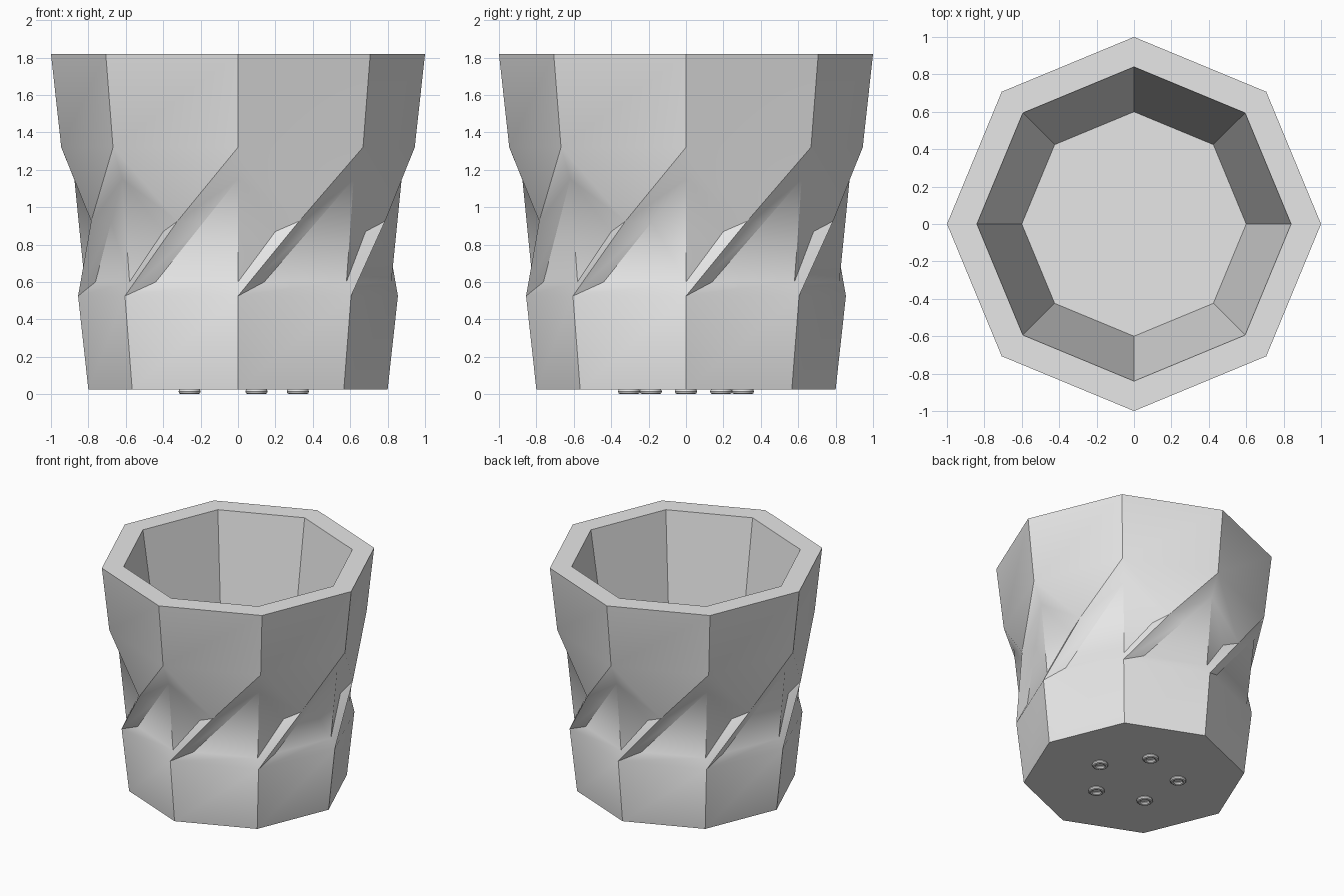
import bpy
import bmesh
import math
from mathutils import Matrix, Vector

old = bpy.data.objects.get("Cube")
if old:
    bpy.data.objects.remove(old, do_unlink=True)

SIDES = 8
STEP = math.tau / SIDES
GREY = (0.8, 0.8, 0.8, 1.0)

grey = bpy.data.materials.new("plain_grey")
grey.use_nodes = True
grey.diffuse_color = GREY
grey.node_tree.nodes["Principled BSDF"].inputs["Base Color"].default_value = GREY


def finish(bm, name):
    """Weld, orient and shade a part, then link it to the scene."""
    bmesh.ops.remove_doubles(bm, verts=bm.verts, dist=0.0005)
    bmesh.ops.recalc_face_normals(bm, faces=bm.faces)
    mesh = bpy.data.meshes.new(name)
    bm.to_mesh(mesh)
    bm.free()
    mesh.materials.append(grey)
    obj = bpy.data.objects.new(name, mesh)
    bpy.context.collection.objects.link(obj)
    bpy.ops.object.select_all(action="DESELECT")
    obj.select_set(True)
    bpy.context.view_layer.objects.active = obj
    bpy.ops.object.shade_smooth_by_angle(angle=math.radians(30))
    return obj


def corner(radius, z):
    """A point on the front corner and its twin on the next corner."""
    a = Vector((0, -radius, z))
    return a, Matrix.Rotation(STEP, 3, "Z") @ a


# Corner levels, from the base up to the rim and down inside
base_a, base_b = corner(0.80, 0.025)
band_a, band_b = corner(0.855, 0.525)
low_a, low_b = corner(0.82, 0.60)
high_a, high_b = corner(0.875, 1.15)
wall_a, wall_b = corner(0.945, 1.32)
rim_a, rim_b = corner(1.0, 1.82)
lip_a, lip_b = corner(0.84, 1.82)
floor_a, floor_b = corner(0.60, 0.20)

# Points of the diagonal ridge and the sunken panels beside it
ridge_mid = Vector((0.327, -0.785, 0.925))
notch = Vector((0.20, -0.765, 0.87))
shelf_end = Vector((0.14, -0.762, 0.60))
panel_mid = shelf_end.lerp(high_b, 0.582)

sector = [
    (base_a, base_b, band_b, band_a),               # lower band
    (band_a, band_b, low_b, shelf_end),             # shelf
    (shelf_end, low_b, high_b, panel_mid),          # large panel
    (band_a, shelf_end, panel_mid, ridge_mid),      # ridge, lower part
    (ridge_mid, panel_mid, high_b, wall_b),         # ridge, upper part
    (band_a, ridge_mid, notch, low_a),              # ridge, lit side
    (low_a, notch, high_a),                         # small panel
    (high_a, notch, ridge_mid, wall_a),             # overhang
    (wall_a, ridge_mid, wall_b),                    # upper wall tip
    (wall_a, wall_b, rim_b, rim_a),                 # upper wall
    (rim_a, rim_b, lip_b, lip_a),                   # rim
    (lip_a, lip_b, floor_b, floor_a),               # inner wall
]

# Pot: one sector repeated around the axis, closed by base and floor
bm = bmesh.new()
for i in range(SIDES):
    turn = Matrix.Rotation(i * STEP, 3, "Z")
    for face in sector:
        bm.faces.new([bm.verts.new(turn @ p) for p in face])
for point in (base_a, floor_a):
    bm.faces.new([bm.verts.new(Matrix.Rotation(i * STEP, 3, "Z") @ point)
                  for i in range(SIDES)])
finish(bm, "pot_body")

# Feet: five small rings under the base
for i in range(5):
    angle = i * math.tau / 5
    bpy.ops.mesh.primitive_torus_add(
        major_radius=0.045, minor_radius=0.0145,
        major_segments=12, minor_segments=8,
        location=(0.32 * math.cos(angle), 0.32 * math.sin(angle), 0.0145))
    foot = bpy.context.object
    foot.name = f"foot_ring_{i + 1}"
    foot.data.materials.append(grey)
    bpy.ops.object.shade_smooth_by_angle(angle=math.radians(30))
